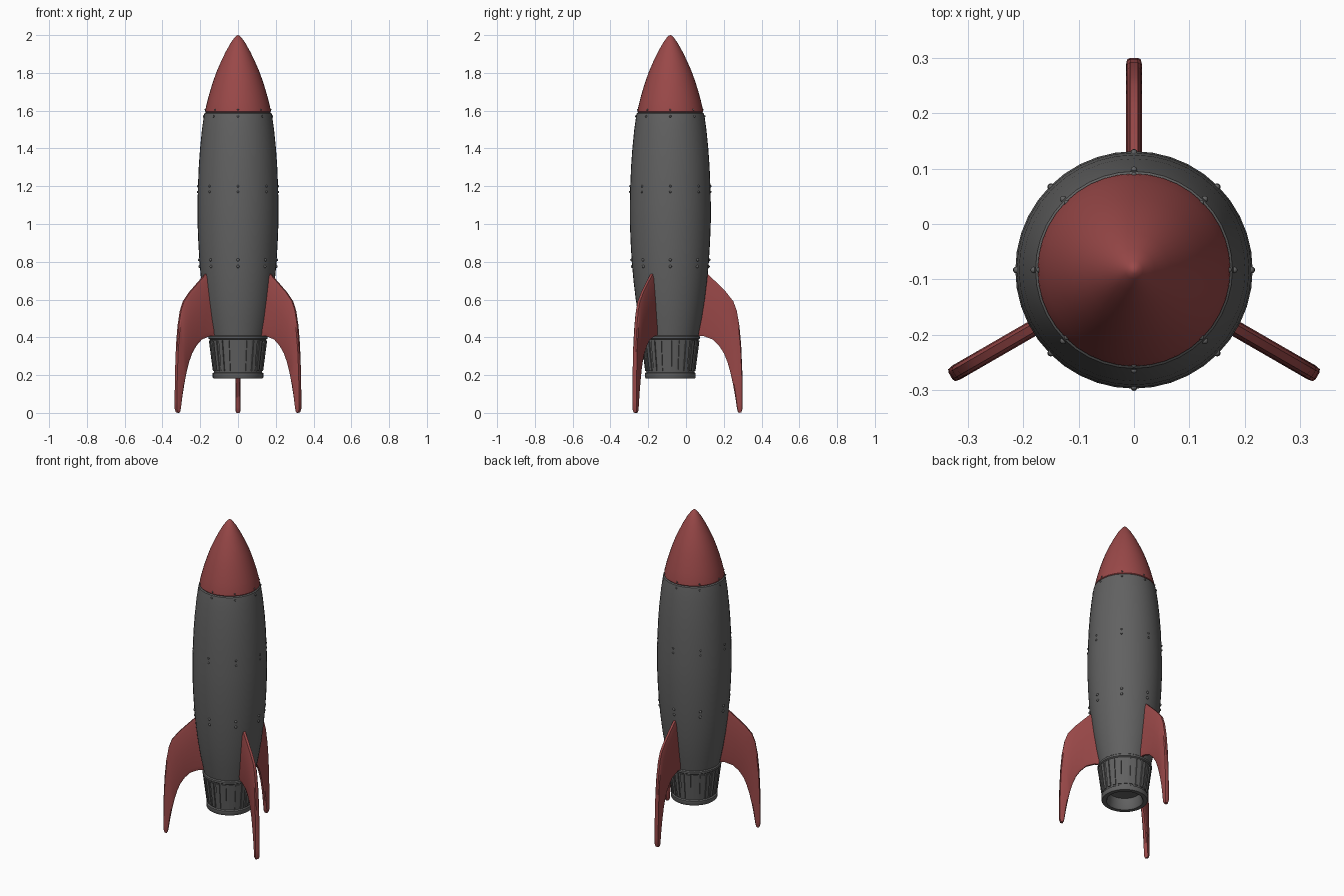
import bpy, bmesh, math
from mathutils import Matrix, Vector

if "Cube" in bpy.data.objects:
    bpy.data.objects.remove(bpy.data.objects["Cube"])

AXIS_Y = -0.083  # rocket axis, offset because the three fins are asymmetric in y


def material(name, rgb):
    m = bpy.data.materials.new(name)
    m.diffuse_color = (*rgb, 1)
    m.use_nodes = True
    m.node_tree.nodes["Principled BSDF"].inputs["Base Color"].default_value = m.diffuse_color
    return m


RED = material("red paint", (0.32, 0.065, 0.065))
GREY = material("dark grey metal", (0.12, 0.12, 0.12))


def finish(bm, name, mat, angle=35):
    bmesh.ops.recalc_face_normals(bm, faces=bm.faces)
    mesh = bpy.data.meshes.new(name)
    bm.to_mesh(mesh)
    bm.free()
    mesh.materials.append(mat)
    ob = bpy.data.objects.new(name, mesh)
    ob.location.y = AXIS_Y
    bpy.context.collection.objects.link(ob)
    bpy.ops.object.select_all(action='DESELECT')
    ob.select_set(True)
    bpy.context.view_layer.objects.active = ob
    bpy.ops.object.shade_smooth_by_angle(angle=math.radians(angle))
    return ob


def lathe(name, profile, mat, sides=40):
    """Revolve (radius, z) points around the rocket axis."""
    bm = bmesh.new()
    rings = []
    for r, z in profile:
        if r == 0:
            rings.append([bm.verts.new((0, 0, z))] * sides)
        else:
            rings.append([bm.verts.new((r * math.cos(a), r * math.sin(a), z))
                          for a in (2 * math.pi * i / sides for i in range(sides))])
    for lo, hi in zip(rings, rings[1:]):
        for i in range(sides):
            j = (i + 1) % sides
            bm.faces.new(list(dict.fromkeys((lo[i], lo[j], hi[j], hi[i]))))
    return finish(bm, name, mat)


# Hull: gently bulging barrel
hull = [(0.148, 0.405), (0.167, 0.5), (0.183, 0.6), (0.195, 0.7), (0.204, 0.8),
        (0.210, 0.9), (0.214, 1.0), (0.2145, 1.1), (0.212, 1.2), (0.208, 1.3),
        (0.201, 1.4), (0.191, 1.5), (0.181, 1.57), (0.178, 1.585)]
lathe("hull", hull + [(0.172, 1.59), (0, 1.59)], GREY)

# Nose cone with a slightly tucked-in lower lip
lathe("nose_cone", [(0, 1.588), (0.168, 1.588), (0.174, 1.595), (0.172, 1.61), (0.160, 1.66),
                    (0.146, 1.71), (0.130, 1.76), (0.112, 1.81), (0.090, 1.86),
                    (0.066, 1.91), (0.038, 1.96), (0.016, 1.99), (0.007, 1.998), (0, 2.0)], RED)

# Engine nozzle with flanges and a hollow mouth
lathe("nozzle", [(0, 0.41), (0.150, 0.41), (0.156, 0.405), (0.156, 0.393), (0.149, 0.388),
                 (0.127, 0.215), (0.134, 0.21), (0.134, 0.188), (0.130, 0.182),
                 (0.106, 0.182), (0.100, 0.19), (0.092, 0.25), (0, 0.26)], GREY)

# Raised slats around the nozzle
bm = bmesh.new()
SLATS = 24
for k in range(SLATS):
    rot = Matrix.Rotation(2 * math.pi * (k + 0.5) / SLATS, 3, 'Z')
    cube = bmesh.ops.create_cube(bm, size=1)["verts"]
    for v in cube:
        top, outer = v.co.z > 0, v.co.x > 0
        r = (0.149 if top else 0.128) + (0.005 if outer else -0.006)
        w = (0.012 if top else 0.010) * (1 if v.co.y > 0 else -1)
        v.co = rot @ Vector((r, w, 0.383 if top else 0.222))
finish(bm, "nozzle_slats", GREY)


# Rivet rows, eight around the hull
def hull_radius(z):
    for (r0, z0), (r1, z1) in zip(hull, hull[1:]):
        if z0 <= z <= z1:
            return r0 + (r1 - r0) * (z - z0) / (z1 - z0)
    return 0.172


bm = bmesh.new()
for z, size in ((0.775, 0.008), (0.81, 0.008), (1.17, 0.006), (1.2, 0.006),
                (1.57, 0.006), (1.605, 0.005)):
    for k in range(8):
        a = k * math.pi / 4
        r = hull_radius(z)
        bmesh.ops.create_uvsphere(bm, u_segments=10, v_segments=6, radius=size,
                                  matrix=Matrix.Translation((r * math.cos(a), r * math.sin(a), z)))
finish(bm, "rivets", GREY)

# Swept fin: (outer edge r, z, inner edge r, z) stations from root to tip
stations = [(0.160, 0.765, 0.130, 0.405), (0.194, 0.74, 0.175, 0.407),
            (0.245, 0.690, 0.225, 0.388), (0.295, 0.640, 0.258, 0.355),
            (0.334, 0.590, 0.284, 0.315), (0.352, 0.540, 0.302, 0.270),
            (0.366, 0.460, 0.318, 0.215), (0.375, 0.360, 0.332, 0.150),
            (0.381, 0.220, 0.343, 0.090), (0.383, 0.060, 0.352, 0.030),
            (0.382, 0.022, 0.356, 0.010), (0.376, 0.003, 0.362, 0.000)]
# Cross-section: (fraction from outer to inner edge, half thickness)
section = [(0, 0.007), (0.08, 0.0125), (0.45, 0.0145), (0.92, 0.0115), (1, 0.006)]
loop = section + [(t, -h) for t, h in reversed(section)]


def fin(name, angle):
    bm = bmesh.new()
    rot = Matrix.Rotation(angle, 3, 'Z')
    rings = []
    for i, (ro, zo, ri, zi) in enumerate(stations):
        thin = 0.7 if i == len(stations) - 1 else 1.0
        rings.append([bm.verts.new(rot @ Vector((ro + (ri - ro) * t, h * thin, zo + (zi - zo) * t)))
                      for t, h in loop])
    n = len(loop)
    for a, b in zip(rings, rings[1:]):
        for i in range(n):
            j = (i + 1) % n
            bm.faces.new((a[i], a[j], b[j], b[i]))
    bm.faces.new(rings[0])
    bm.faces.new(rings[-1])
    finish(bm, name, RED, 30)


for label, deg in (("rear", 90), ("left", 210), ("right", 330)):
    fin(label + "_fin", math.radians(deg))
